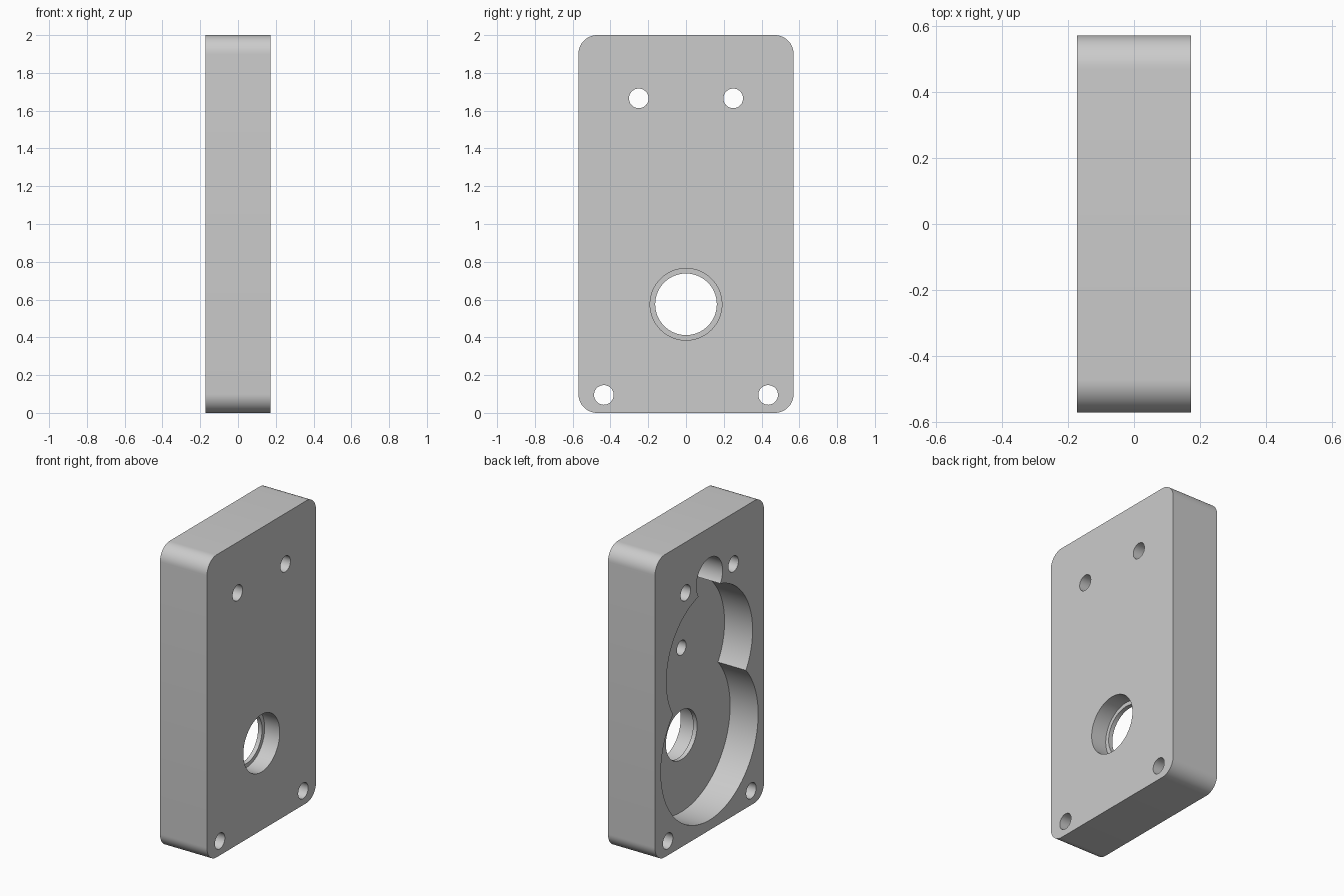
import bpy
import bmesh
from math import radians
from mathutils import Matrix, Vector

old = bpy.data.objects.get("Cube")
if old:
    bpy.data.objects.remove(old, do_unlink=True)

HALF_X, HALF_Y, HEIGHT = 0.172, 0.57, 2.0
CORNER = 0.1
FLOOR = 0.033          # x of the pocket floor
LEDGE = 0.062          # x of the counterbore ledge
OUT = 0.3              # safely outside the plate

grey = bpy.data.materials.new("machined_grey")
grey.use_nodes = True
grey.diffuse_color = (0.6, 0.6, 0.6, 1)
grey.node_tree.nodes["Principled BSDF"].inputs["Base Color"].default_value = (0.6, 0.6, 0.6, 1)


def add_object(name, bm):
    mesh = bpy.data.meshes.new(name)
    bm.to_mesh(mesh)
    bm.free()
    mesh.materials.append(grey)
    obj = bpy.data.objects.new(name, mesh)
    bpy.context.collection.objects.link(obj)
    return obj


# Plate with rounded corners
bm = bmesh.new()
bmesh.ops.create_cube(bm, size=1)
bmesh.ops.scale(bm, vec=(2 * HALF_X, 2 * HALF_Y, HEIGHT), verts=bm.verts)
bmesh.ops.translate(bm, vec=(0, 0, HEIGHT / 2), verts=bm.verts)
edges = [e for e in bm.edges if abs((e.verts[0].co - e.verts[1].co).x) > 0.1]
bmesh.ops.bevel(bm, geom=edges, offset=CORNER, segments=12, profile=0.5, affect='EDGES')
plate = add_object("mounting_plate", bm)
bpy.context.view_layer.objects.active = plate
plate.select_set(True)


def cut(name, y, z, radius, x0, x1, sides=48):
    """Remove a cylinder along x between x0 and x1 from the plate."""
    bm = bmesh.new()
    place = Matrix.Translation(Vector(((x0 + x1) / 2, y, z))) @ Matrix.Rotation(radians(90), 4, 'Y')
    bmesh.ops.create_cone(bm, cap_ends=True, segments=sides, radius1=radius,
                          radius2=radius, depth=x1 - x0, matrix=place)
    cutter = add_object(name, bm)
    cutter.hide_render = True
    mod = plate.modifiers.new(name, 'BOOLEAN')
    mod.operation, mod.solver, mod.object = 'DIFFERENCE', 'EXACT', cutter
    bpy.ops.object.modifier_apply(modifier=name)
    bpy.data.objects.remove(cutter, do_unlink=True)


# Stepped pocket made of three overlapping circles
cut("lower_pocket", 0, 0.575, 0.508, -OUT, FLOOR, 128)
cut("upper_pocket", 0, 1.152, 0.45, -OUT, FLOOR, 128)
cut("top_notch", 0, 1.665, 0.137, -OUT, FLOOR, 64)

# Main bore with counterbore
cut("counterbore", 0, 0.575, 0.19, LEDGE, OUT, 96)
cut("bore", 0, 0.575, 0.163, -OUT, OUT, 96)

# Blind shaft hole in the pocket floor
cut("shaft_hole", 0, 1.152, 0.048, -0.1, 0.14)

# Bolt holes, mirrored in y
for side in (-1, 1):
    cut("upper_bolt_hole", side * 0.25, 1.665, 0.052, -OUT, OUT)
    cut("lower_bolt_hole", side * 0.435, 0.095, 0.052, -OUT, OUT)

bpy.ops.object.shade_smooth_by_angle(angle=radians(30))
